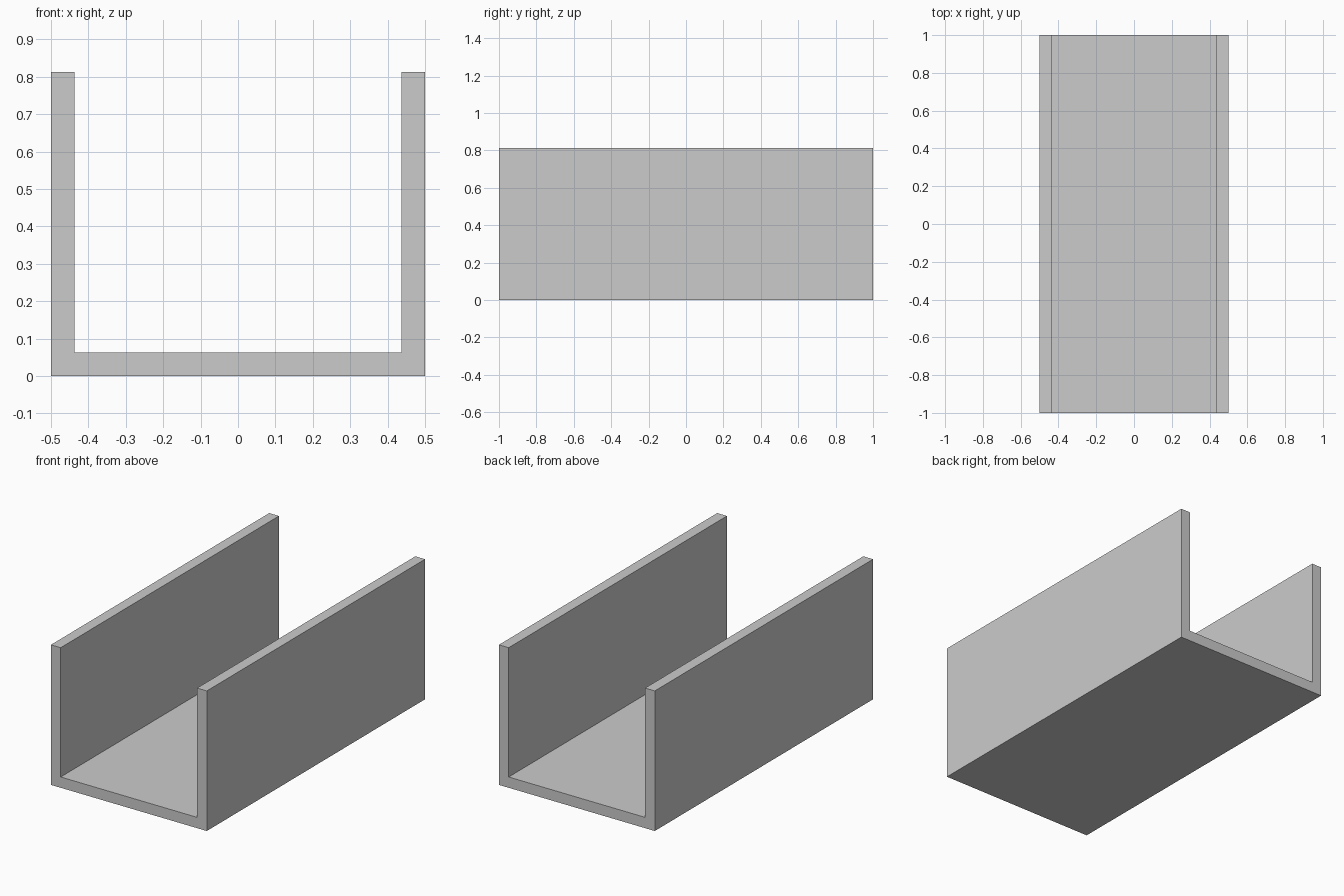
import bpy
import bmesh
from mathutils import Vector

if "Cube" in bpy.data.objects:
    bpy.data.objects.remove(bpy.data.objects["Cube"])

LENGTH, HALF_W, HEIGHT, WALL = 2.0, 0.5, 0.8125, 0.0625

# U-shaped cross-section: right half, mirrored to the left
right = [(HALF_W, 0), (HALF_W, HEIGHT), (HALF_W - WALL, HEIGHT), (HALF_W - WALL, WALL)]
profile = right + [(-x, z) for x, z in reversed(right)]

# Extrude the section along the channel's length
bm = bmesh.new()
section = bm.faces.new([bm.verts.new((x, -LENGTH / 2, z)) for x, z in profile])
ext = bmesh.ops.extrude_face_region(bm, geom=[section], use_keep_orig=True)
moved = [g for g in ext["geom"] if isinstance(g, bmesh.types.BMVert)]
bmesh.ops.translate(bm, verts=moved, vec=Vector((0, LENGTH, 0)))
bmesh.ops.recalc_face_normals(bm, faces=bm.faces)

# Open channel trough
mesh = bpy.data.meshes.new("channel_trough")
bm.to_mesh(mesh)
bm.free()
bpy.context.collection.objects.link(bpy.data.objects.new("channel_trough", mesh))
